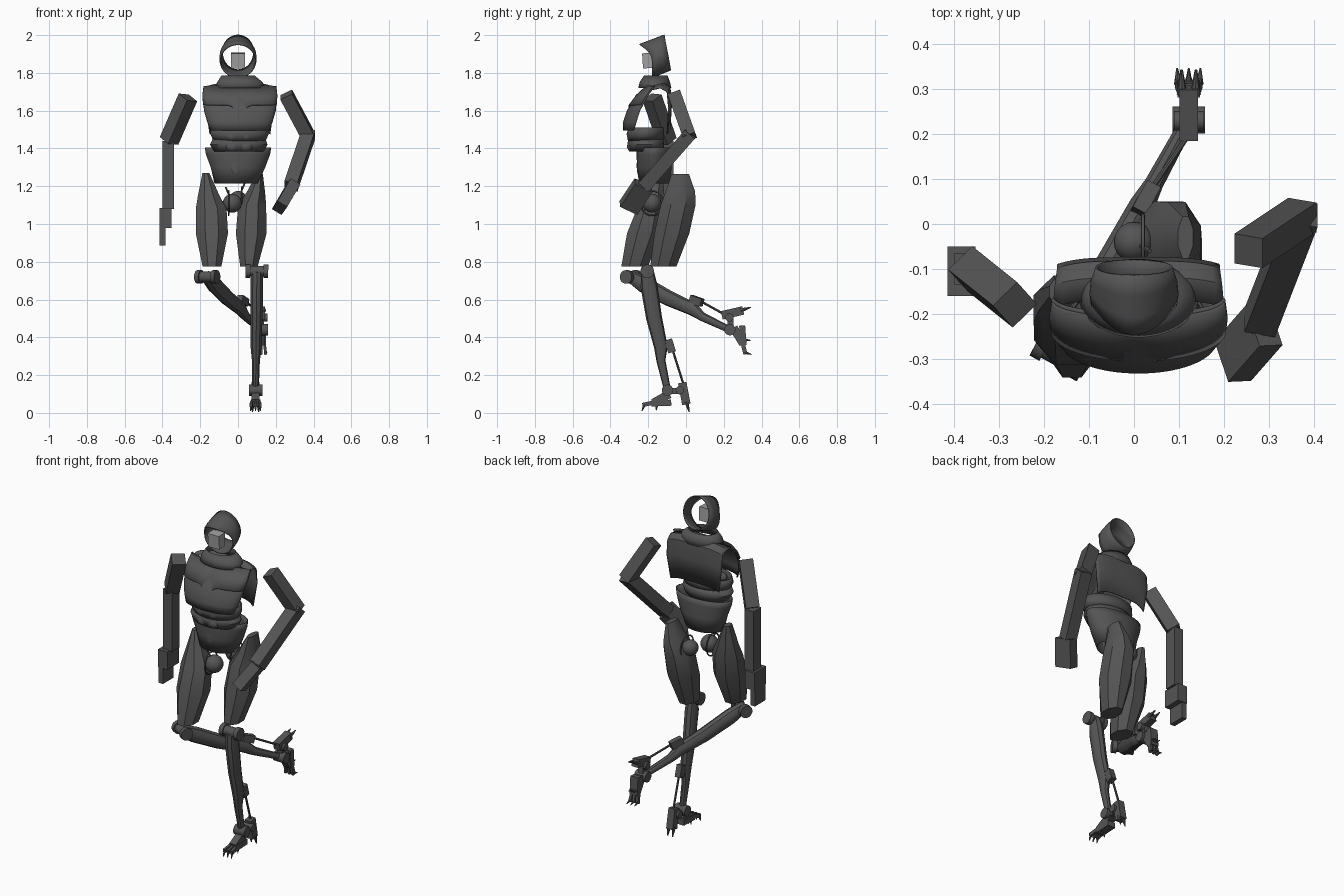
import bpy, bmesh, math
from mathutils import Vector, Matrix

if "Cube" in bpy.data.objects:
    bpy.data.objects.remove(bpy.data.objects["Cube"])


def material(name, v):
    m = bpy.data.materials.new(name)
    m.use_nodes = True
    m.diffuse_color = (v, v, v, 1)
    m.node_tree.nodes["Principled BSDF"].inputs["Base Color"].default_value = (v, v, v, 1)
    return m


DARK = material("dark grey", 0.09)
LIGHT = material("light grey", 0.35)


def finish(bm, name, mat=DARK, thick=0, angle=35):
    bmesh.ops.recalc_face_normals(bm, faces=bm.faces)
    me = bpy.data.meshes.new(name)
    bm.to_mesh(me)
    bm.free()
    me.materials.append(mat)
    me.polygons.foreach_set("use_smooth", [True] * len(me.polygons))
    me.set_sharp_from_angle(angle=math.radians(angle))
    ob = bpy.data.objects.new(name, me)
    bpy.context.collection.objects.link(ob)
    if thick:
        mod = ob.modifiers.new("thickness", "SOLIDIFY")
        mod.thickness = thick
        mod.offset = 0
    return ob


def frame(origin, direction, side=(1, 0, 0)):
    z = Vector(direction).normalized()
    y = z.cross(Vector(side)).normalized()
    m = Matrix((y.cross(z), y, z)).transposed().to_4x4()
    m.translation = origin
    return m


def grid(name, rows, closed=False, caps=False, thick=0.006, M=Matrix()):
    """Skin a list of equally long point rows."""
    bm = bmesh.new()
    vs = [[bm.verts.new(M @ Vector(p)) for p in r] for r in rows]
    n = len(rows[0])
    for r, s in zip(vs, vs[1:]):
        for i in range(n if closed else n - 1):
            j = (i + 1) % n
            bm.faces.new((r[i], r[j], s[j], s[i]))
    if caps:
        bm.faces.new(vs[0])
        bm.faces.new(vs[-1])
    return finish(bm, name, thick=thick)


def loft(name, rows, n=8, M=Matrix(), caps=True, thick=0, turn=0.5):
    """Closed rings from rows of z, centre x, centre y, radius x, radius y."""
    ring = [2 * math.pi * (i + turn) / n for i in range(n)]
    return grid(name, [[(cx + rx * math.cos(a), cy + ry * math.sin(a), z) for a in ring]
                       for z, cx, cy, rx, ry in rows], True, caps, thick, M)


def beam(name, a, b, w, d, side=(1, 0, 0), mat=DARK, M=Matrix()):
    a, b = Vector(a), Vector(b)
    bm = bmesh.new()
    bmesh.ops.create_cube(bm, size=1, matrix=M @ frame((a + b) / 2, b - a, side)
                          @ Matrix.Diagonal((w, d, (b - a).length, 1)))
    return finish(bm, name, mat)


def rod(name, a, b, r, r2=None, n=16, M=Matrix()):
    a, b = Vector(a), Vector(b)
    d = b - a
    side = (0, 1, 0) if abs(d.x) > abs(d.z) else (1, 0, 0)
    bm = bmesh.new()
    bmesh.ops.create_cone(bm, cap_ends=True, segments=n, radius1=r, radius2=r if r2 is None else r2,
                          depth=d.length, matrix=M @ frame((a + b) / 2, d, side))
    return finish(bm, name)


def ball(name, c, size):
    bm = bmesh.new()
    bmesh.ops.create_uvsphere(bm, u_segments=20, v_segments=12, radius=1,
                              matrix=Matrix.Translation(c) @ Matrix.Diagonal((*size, 1)))
    return finish(bm, name)


# Helmet: a tilted hood, open at the front and back
hood = []
for t in (0, 0.3, 0.65, 1):
    row = []
    for i in range(32):
        a = 2 * math.pi * i / 32
        c, s = math.cos(a), math.sin(a)
        front_y = -0.18 - 0.066 * max(0, c) ** 2
        back_y = -0.097 - 0.017 * c
        width = 0.093 + 0.02 * t - 0.03 * t * t
        row.append((width * s, front_y + (back_y - front_y) * t,
                    1.863 + 0.045 * t + (0.087 + 0.005 * t) * c))
    hood.append(row)
grid("helmet", hood, closed=True)
beam("face_block", (0, -0.2, 1.825), (0, -0.205, 1.905), 0.074, 0.055, mat=LIGHT)
loft("neck_collar", [(1.72, 0.01, -0.165, 0.13, 0.085), (1.75, 0.01, -0.165, 0.118, 0.078),
                     (1.785, 0, -0.16, 0.085, 0.06)], 28, caps=False, thick=0.006)


# Chest plates: shallow front arcs, the upper one dips to a point in the middle
def front_arc(name, rows, dip=0, out=0):
    pts = []
    for k, (z, hx, side_y, mid_y) in enumerate(rows):
        row = []
        for i in range(29):
            a = math.pi * i / 28
            x = hx * math.cos(a)
            drop = dip * max(0, 1 - abs(x) / 0.05) if k == 0 else 0
            row.append((0.01 + x, side_y + (mid_y - side_y) * math.sin(a) - out, z - drop))
        pts.append(row)
    grid(name, pts)


front_arc("chest_plate", [(1.495, 0.153, -0.275, -0.33), (1.54, 0.17, -0.262, -0.33),
                          (1.6, 0.187, -0.243, -0.31), (1.68, 0.195, -0.2, -0.255),
                          (1.73, 0.19, -0.165, -0.2)])
front_arc("upper_chest_plate", [(1.63, 0.192, -0.23, -0.295), (1.68, 0.196, -0.2, -0.255),
                                (1.73, 0.19, -0.165, -0.2)], dip=0.065, out=0.009)

# Shoulder and upper back plate
cape = []
for y, z, hx in ((-0.17, 1.735, 0.19), (-0.12, 1.745, 0.185), (-0.085, 1.725, 0.18),
                 (-0.077, 1.64, 0.18), (-0.085, 1.5, 0.16)):
    cape.append([(0.01 + hx * u / 10, y - 0.015 * (u / 10) ** 4, z - 0.025 * (u / 10) ** 4)
                 for u in range(-10, 11)])
grid("back_plate", cape)

# Ribs, stomach and waist
loft("upper_rib_band", [(1.44, 0.008, -0.215, 0.135, 0.09), (1.475, 0.008, -0.215, 0.152, 0.097),
                        (1.51, 0.008, -0.21, 0.148, 0.092)], 32, caps=False, thick=0.006)
loft("lower_rib_band", [(1.385, 0.004, -0.21, 0.132, 0.088), (1.42, 0.004, -0.213, 0.15, 0.095),
                        (1.45, 0.006, -0.213, 0.138, 0.09)], 32, caps=False, thick=0.006)
for s, side in ((1, "left"), (-1, "right")):
    for z, level in ((1.465, "upper"), (1.41, "lower")):
        ball(f"{side}_{level}_stomach_plate", (0.005 + s * 0.036, -0.29, z), (0.034, 0.022, 0.026))
loft("waist", [(1.215, -0.01, -0.165, 0.112, 0.082), (1.3, 0, -0.168, 0.142, 0.088),
               (1.37, 0, -0.172, 0.168, 0.088), (1.405, 0, -0.172, 0.174, 0.086)],
     32, caps=False, thick=0.006)
ball("belly_plate", (-0.01, -0.253, 1.31), (0.027, 0.008, 0.05))

# Hip joints with thin loops
for side, c, r in (("right", (-0.03, -0.18, 1.11), 0.05), ("left", (0.0, -0.04, 1.13), 0.045)):
    c = Vector(c)
    s = 1 if side == "left" else -1
    ball(f"{side}_hip_ball", c, (r, r, r))
    rod(f"{side}_hip_pin", c, c + Vector((s * 0.07, 0, -0.01)), 0.02)
    rod(f"{side}_hip_wire", c, c + Vector((s * 0.035, -0.02, 0.085)), 0.005, n=6)
    cu = bpy.data.curves.new(f"{side}_hip_loop", "CURVE")
    cu.dimensions = "3D"
    cu.bevel_depth = 0.004
    sp = cu.splines.new("POLY")
    sp.points.add(23)
    sp.use_cyclic_u = True
    for i, p in enumerate(sp.points):
        a = 2 * math.pi * i / 24
        p.co = (c.x + s * 0.02, c.y + 0.06 * math.cos(a), c.z + 0.065 * math.sin(a), 1)
    cu.materials.append(DARK)
    bpy.context.collection.objects.link(bpy.data.objects.new(cu.name, cu))

# Thighs: faceted shells rising to an outer point
loft("left_thigh", [(0.775, 0.058, -0.12, 0.05, 0.075), (0.95, 0.07, -0.075, 0.088, 0.1),
                    (1.1, 0.075, -0.042, 0.08, 0.1), (1.17, 0.095, -0.03, 0.052, 0.085),
                    (1.265, 0.115, -0.03, 0.018, 0.05)])
loft("right_thigh", [(0.775, -0.138, -0.272, 0.054, 0.076), (0.95, -0.138, -0.22, 0.092, 0.1),
                     (1.08, -0.142, -0.188, 0.088, 0.078), (1.15, -0.155, -0.17, 0.062, 0.06),
                     (1.27, -0.17, -0.15, 0.02, 0.03)])


# Lower legs
def lower_leg(side, knee, ankle, hinge, foot_turn):
    knee, ankle = Vector(knee), Vector(ankle)
    length = (ankle - knee).length
    M = frame(knee, ankle - knee, hinge)
    rod(f"{side}_knee_axle", (-0.05, 0, 0), (0.05, 0, 0), 0.028, M=M)
    for s in (-1, 1):
        rod(f"{side}_knee_disc_{'outer' if s > 0 else 'inner'}",
            (s * 0.035, 0, 0), (s * 0.06, 0, 0), 0.036, M=M)
    loft(f"{side}_shin", [(0, 0, 0, 0.034, 0.034), (0.08, 0, 0.004, 0.036, 0.045),
                          (0.25, 0, 0.006, 0.034, 0.042), (0.41, 0, -0.004, 0.03, 0.036),
                          (0.48, 0, 0.008, 0.022, 0.024), (length, 0, 0, 0.018, 0.018)], 10, M)
    beam(f"{side}_calf_block", (0, -0.048, 0.375), (0, -0.058, 0.445), 0.034, 0.042, M=M)
    # Foot, drawn level around the ankle and then turned
    F = Matrix.Translation(ankle) @ Matrix.Rotation(math.radians(foot_turn), 4, "X")
    rod(f"{side}_ankle_axle", (-0.036, 0, 0), (0.036, 0, 0), 0.03, M=F)
    rod(f"{side}_heel_axle", (-0.033, 0.065, 0), (0.033, 0.065, 0), 0.022, M=F)
    beam(f"{side}_ankle_link", (0, 0, -0.005), (0, 0.08, -0.005), 0.03, 0.032, M=F)
    beam(f"{side}_instep", (0, 0.01, -0.02), (0, -0.075, -0.068), 0.042, 0.045, M=F)
    beam(f"{side}_sole", (0, 0.02, -0.066), (0, -0.085, -0.07), 0.05, 0.032, M=F)
    for i in (-1, 0, 1):
        beam(f"{side}_toe_{i + 2}", (i * 0.018, -0.07, -0.065), (i * 0.024, -0.132, -0.078),
             0.014, 0.022, M=F)
        rod(f"{side}_claw_{i + 2}", (i * 0.024, -0.122, -0.075), (i * 0.026, -0.135, -0.11),
            0.009, 0.002, 8, F)
        rod(f"{side}_sole_spike_{i + 2}", (i * 0.016, -0.055, -0.075), (i * 0.016, -0.06, -0.108),
            0.008, 0.002, 8, F)
    beam(f"{side}_heel", (0, 0.078, 0.04), (0, 0.1, -0.075), 0.042, 0.045, M=F)
    for s in (-1, 1):
        rod(f"{side}_heel_spike_{'outer' if s > 0 else 'inner'}", (s * 0.015, 0.1, -0.06),
            (s * 0.016, 0.115, -0.115), 0.012, 0.003, 8, F)
    # Tendon from the calf to the heel
    rod(f"{side}_tendon", M @ Vector((0, -0.062, 0.43)), F @ Vector((0, 0.085, 0.03)), 0.006, n=8)


lower_leg("left", (0.1, -0.205, 0.75), (0.093, -0.098, 0.12), (1, 0, 0), 0)
lower_leg("right", (-0.163, -0.29, 0.72), (0.122, 0.232, 0.44), (0.87, -0.49, 0), 92)

# Left arm, bent with the hand at the hip
beam("left_upper_arm", (0.255, -0.06, 1.685), (0.375, 0.02, 1.46), 0.07, 0.07)
beam("left_forearm", (0.375, 0.025, 1.48), (0.28, -0.22, 1.2), 0.07, 0.07)
beam("left_hand", (0.29, -0.225, 1.205), (0.22, -0.305, 1.085), 0.06, 0.105, (1, 0.1, -0.5))

# Right arm, hanging
beam("right_upper_arm", (-0.265, -0.18, 1.67), (-0.365, -0.1, 1.44), 0.075, 0.075, (1, 0.9, 0))
beam("right_forearm", (-0.37, -0.1, 1.44), (-0.37, -0.1, 1.08), 0.06, 0.07)
beam("right_hand", (-0.384, -0.105, 1.085), (-0.384, -0.105, 0.98), 0.062, 0.11)
beam("right_fingers", (-0.4, -0.105, 0.985), (-0.4, -0.105, 0.885), 0.03, 0.1)
